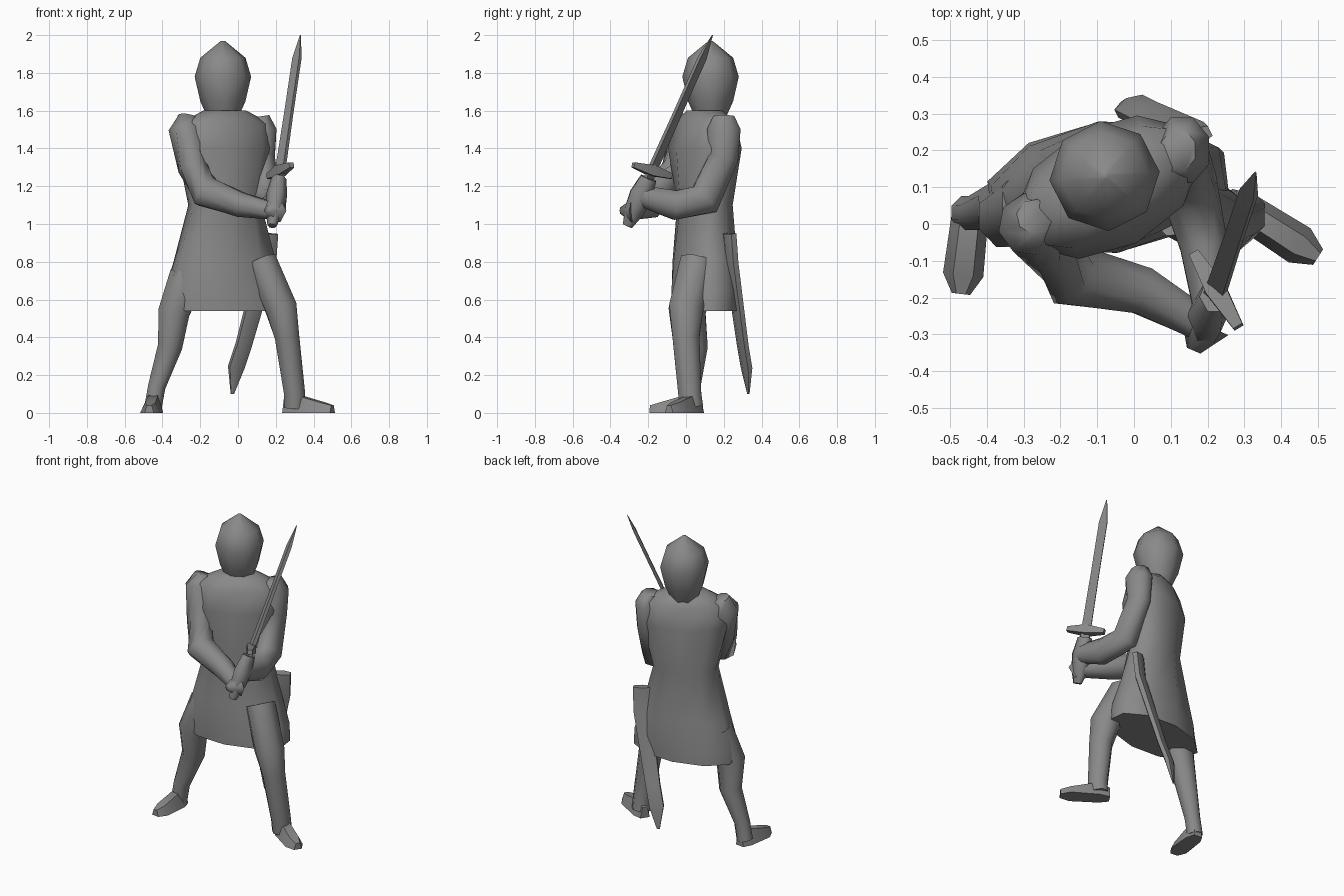
import bpy, bmesh
from math import cos, sin, pi, radians
from mathutils import Vector

if "Cube" in bpy.data.objects:
    bpy.data.objects.remove(bpy.data.objects["Cube"])

# One plain grey for the whole figure
grey = bpy.data.materials.new("plain grey")
grey.use_nodes = True
grey.diffuse_color = (.25, .25, .25, 1)
shader = grey.node_tree.nodes["Principled BSDF"]
shader.inputs["Base Color"].default_value = grey.diffuse_color


def skin(name, loops, sharp_angle=65):
    """Bridge equal loops of points into a closed, smoothly shaded body."""
    bm = bmesh.new()
    rows = [[bm.verts.new(point) for point in loop] for loop in loops]
    for lower, upper in zip(rows, rows[1:]):
        for i in range(len(lower)):
            bm.faces.new((lower[i - 1], lower[i], upper[i], upper[i - 1]))
    bm.faces.new(rows[0])
    bm.faces.new(rows[-1])
    bmesh.ops.recalc_face_normals(bm, faces=bm.faces)
    mesh = bpy.data.meshes.new(name)
    bm.to_mesh(mesh)
    bm.free()
    mesh.materials.append(grey)
    mesh.shade_smooth()
    mesh.set_sharp_from_angle(angle=radians(sharp_angle))
    body = bpy.data.objects.new(name, mesh)
    bpy.context.collection.objects.link(body)


def ellipse(centre, across, along, sides):
    """Ring of points around a centre, spanned by two half-axes."""
    angles = [2 * pi * (i + .5) / sides for i in range(sides)]
    return [centre + across * cos(a) + along * sin(a) for a in angles]


def twisting_stack(name, centre, profile, sides):
    """Level rings (height, half width, half depth), twisting with height."""
    loops = []
    for z, width, depth in profile:
        turn = radians(min(27, 24 * z - 6))
        across = Vector((cos(turn), sin(turn), 0))
        along = Vector((-sin(turn), cos(turn), 0))
        loops.append(ellipse(Vector((*centre, z)), across * width, along * depth, sides))
    skin(name, loops)


def tube(name, path, side, flat=1, sides=8, sharp_angle=65):
    """Rings (point, radius) square to a path, flattened away from side."""
    points = [Vector(point) for point, radius in path]
    loops = []
    for k, (point, radius) in enumerate(path):
        before = points[max(k - 1, 0)]
        after = points[min(k + 1, len(points) - 1)]
        tangent = (after - before).normalized()
        across = Vector(side) - tangent * tangent.dot(Vector(side))
        across.normalize()
        along = tangent.cross(across)
        loops.append(ellipse(points[k], across * radius, along * radius * flat, sides))
    skin(name, loops, sharp_angle)


LEFT, FRONT, UP = Vector((1, 0, 0)), Vector((0, -1, 0)), Vector((0, 0, 1))

# Tunic: flared skirt, narrow waist, twisted chest and square shoulders
twisting_stack("tunic", (-.07, .1), [
    (.54, .34, .18),
    (.65, .33, .18),
    (.8, .28, .17),
    (1.1, .2, .14),
    (1.4, .27, .17),
    (1.53, .27, .13),
    (1.6, .12, .09),
], sides=10)

# Hooded head with a pointed crown
twisting_stack("head", (-.08, .13), [
    (1.56, .08, .08),
    (1.65, .12, .12),
    (1.78, .15, .15),
    (1.88, .12, .12),
    (1.97, .01, .01),
], sides=8)

# Arms, both reaching to the grip
tube("right_arm", [
    ((-.27, .02, 1.57), .05),
    ((-.28, 0, 1.5), .09),
    ((-.24, -.05, 1.3), .08),
    ((-.17, -.14, 1.17), .09),
    ((.02, -.18, 1.1), .07),
    ((.18, -.27, 1.07), .05),
], side=UP - FRONT)
tube("left_arm", [
    ((.12, .2, 1.57), .05),
    ((.13, .2, 1.5), .08),
    ((.13, .2, 1.35), .07),
    ((.15, .1, 1.13), .08),
    ((.19, -.06, 1.1), .07),
    ((.21, -.24, 1.15), .05),
], side=LEFT, flat=1.2)

# Sword: every part sits along the line from pommel to tip
pommel, tip = Vector((.18, -.31, .99)), Vector((.33, .14, 2))
edge = LEFT + FRONT


def on_sword(fraction):
    return pommel.lerp(tip, fraction)


tube("hands", [(on_sword(f), radius) for f, radius in
               ((0, .03), (.08, .06), (.16, .07), (.25, .05))], side=FRONT, flat=.8, sides=6)
tube("sword_blade", [(on_sword(f), radius) for f, radius in
                     ((.25, .04), (.6, .035), (.88, .035), (1, .004))],
     side=edge, flat=.4, sides=4, sharp_angle=40)
hilt = on_sword(.29)
half_guard = Vector((.06, -.1, .03))
tube("sword_guard", [(hilt + half_guard * f, radius) for f, radius in
                     ((-1, .02), (0, .04), (1, .02))],
     side=UP, sides=4, sharp_angle=40)
knuckle = on_sword(.08)
tube("knuckles", [(knuckle, .07), (knuckle + FRONT * .07 - LEFT * .03, .02)], side=UP, sides=6)

# Legs from beneath the skirt down to the ankles
tube("right_leg", [
    ((-.45, .03, .03), .05),
    ((-.43, .03, .14), .05),
    ((-.36, .05, .35), .07),
    ((-.34, .02, .53), .09),
    ((-.27, .06, .72), .1),
], side=LEFT)
tube("left_leg", [
    ((.3, .03, .03), .06),
    ((.3, .02, .1), .06),
    ((.26, 0, .4), .07),
    ((.23, 0, .55), .09),
    ((.12, .06, .8), .09),
], side=LEFT, flat=1.1)


# Boots: flat soled, tapering from the ankle to the toe
def boot(name, heel, toe):
    start, end = Vector((*heel, 0)), Vector((*toe, 0))
    across = UP.cross(end - start).normalized()
    loops = []
    for f, width, top in ((0, .03, .07), (.2, .05, .1), (.8, .055, .055), (1, .025, .04)):
        middle = start.lerp(end, f)
        sole = [middle - across * width, middle + across * width]
        instep = [middle + across * width / 2 + UP * top, middle - across * width / 2 + UP * top]
        loops.append(sole + instep)
    skin(name, loops, sharp_angle=50)


boot("right_boot", (-.44, .07), (-.47, -.19))
boot("left_boot", (.25, .07), (.5, -.09))

# Scabbard hanging from the left hip and trailing behind
tube("scabbard", [
    ((.16, .23, .95), .06),
    ((.15, .24, .8), .06),
    ((.03, .3, .36), .05),
    ((-.01, .32, .24), .05),
    ((-.03, .33, .1), .01),
], side=LEFT - FRONT / 2, flat=.5, sides=6, sharp_angle=50)
